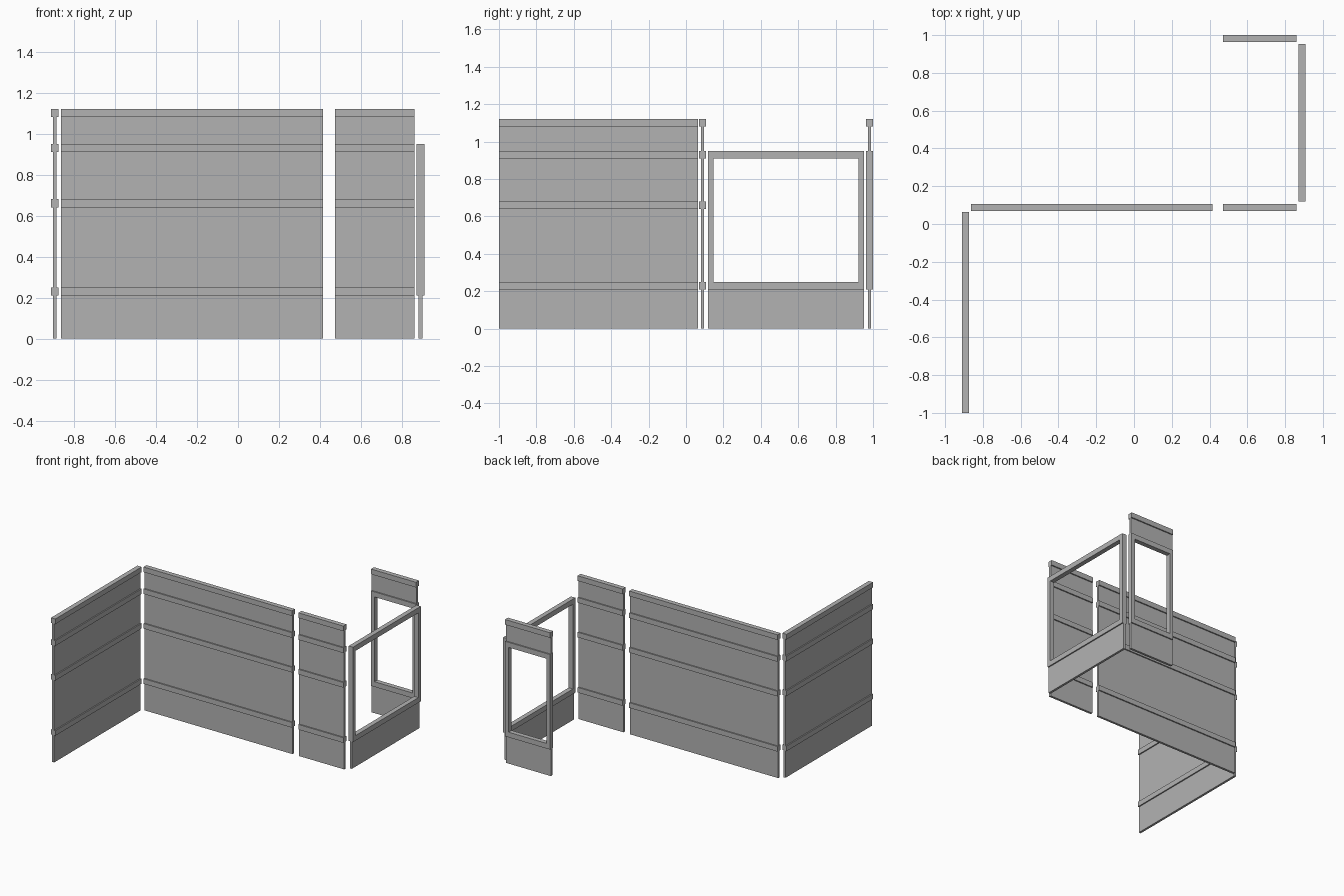
import bpy

if "Cube" in bpy.data.objects:
    bpy.data.objects.remove(bpy.data.objects["Cube"], do_unlink=True)

grey = bpy.data.materials.new("plain grey")
colour = (0.45, 0.45, 0.45, 1)
grey.diffuse_color = colour
grey.use_nodes = True
grey.node_tree.nodes["Principled BSDF"].inputs["Base Color"].default_value = colour

RAIL = 0.037    # depth of rails and frames
SHEET = 0.018   # depth of the flat boards
STILE = 0.03    # width of window uprights
BAND = 0.04     # height of every rail
SILL, MIDDLE, LINTEL, TOP = 0.21, 0.64, 0.91, 1.08


def box(name, axis, across, start, end, low, high, depth):
    """Box running along an axis, centred at 'across' on the other one."""
    along, size = (start + end) / 2, end - start
    x_run = axis == "x"
    spot = (along, across) if x_run else (across, along)
    bpy.ops.mesh.primitive_cube_add(size=1, location=(*spot, (low + high) / 2))
    part = bpy.context.object
    part.name = name
    part.scale = (size, depth, high - low) if x_run else (depth, size, high - low)
    bpy.ops.object.transform_apply(location=False, rotation=False, scale=True)
    part.data.materials.append(grey)


def solid_wall(name, *run):
    """Full-height board with four rails showing on both sides."""
    box(name + "_board", *run, 0, TOP + BAND, SHEET)
    for label, z in (("low", SILL), ("middle", MIDDLE), ("upper", LINTEL), ("top", TOP)):
        box(f"{name}_{label}_rail", *run, z, z + BAND, RAIL)


def window_wall(name, axis, across, start, end):
    """Low board carrying an open window frame."""
    run = (axis, across, start, end)
    box(name + "_lower_board", *run, 0, SILL, SHEET)
    box(name + "_sill", *run, SILL, SILL + BAND, RAIL)
    box(name + "_lintel", *run, LINTEL, LINTEL + BAND, RAIL)
    for label, a in (("first", start), ("second", end - STILE)):
        box(f"{name}_{label}_stile", axis, across, a, a + STILE, SILL + BAND, LINTEL, RAIL)


# Solid walls
solid_wall("right_wall", "y", -0.893, -1.0, 0.063)
solid_wall("long_wall", "x", 0.088, -0.863, 0.415)
solid_wall("short_wall", "x", 0.088, 0.472, 0.86)

# Window walls
window_wall("left_window", "y", 0.89, 0.118, 0.953)
window_wall("back_window", "x", 0.981, 0.472, 0.86)

# Board and rail above the back window
box("back_window_upper_board", "x", 0.981, 0.472, 0.86, LINTEL + BAND, TOP, SHEET)
box("back_window_top_rail", "x", 0.981, 0.472, 0.86, TOP, TOP + BAND, RAIL)
